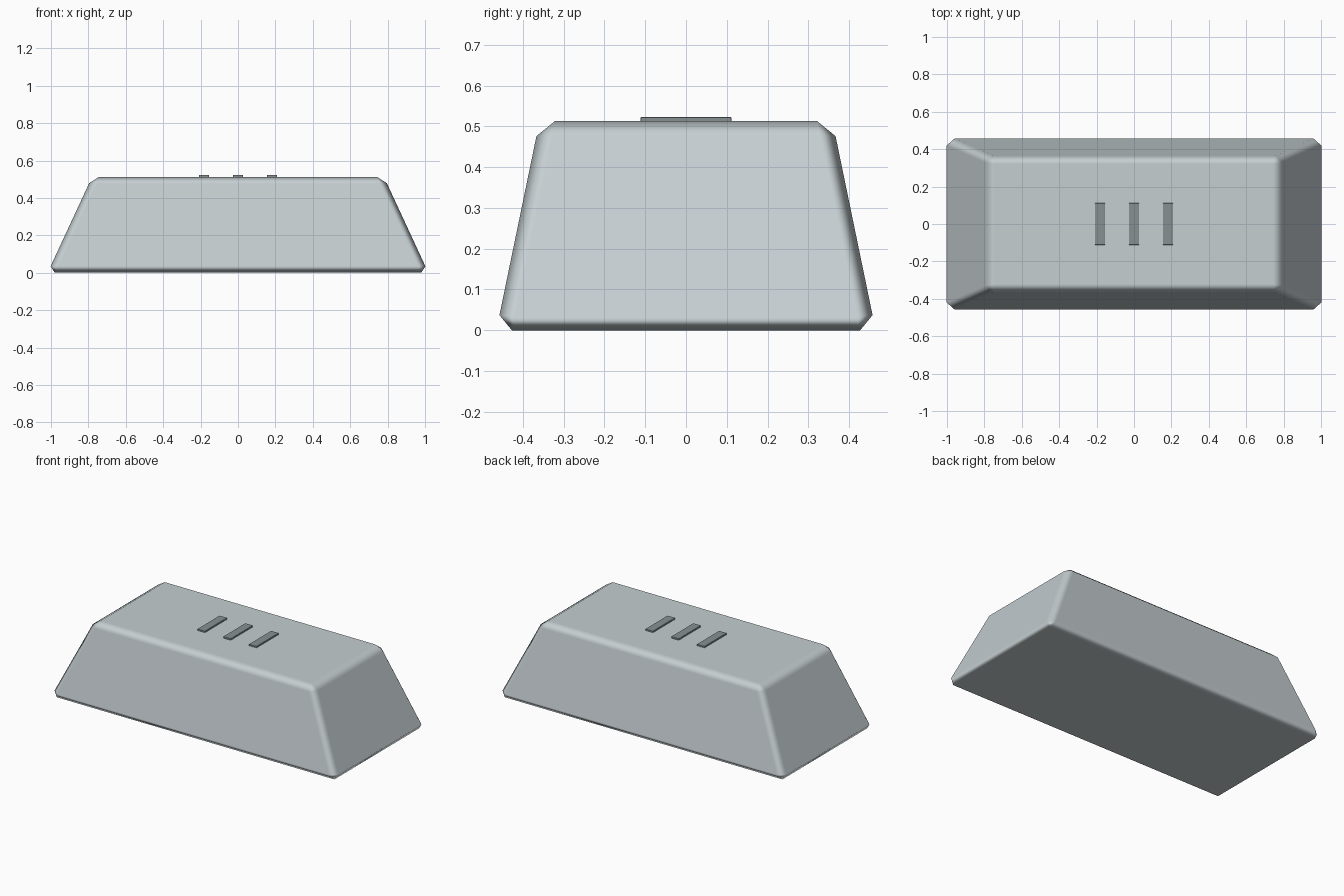
import bpy, bmesh

if "Cube" in bpy.data.objects:
    bpy.data.objects.remove(bpy.data.objects["Cube"])


def material(name, color):
    m = bpy.data.materials.new(name)
    m.diffuse_color = color
    m.use_nodes = True
    m.node_tree.nodes["Principled BSDF"].inputs["Base Color"].default_value = m.diffuse_color
    return m


def frustum(name, bottom, top, z0, z1, bevel, mat, x=0):
    """Tapered block given bottom and top half sizes, with chamfered edges."""
    bm = bmesh.new()
    bmesh.ops.create_cube(bm, size=2)
    for v in bm.verts:
        hx, hy = top if v.co.z > 0 else bottom
        v.co = (v.co.x * hx + x, v.co.y * hy, z1 if v.co.z > 0 else z0)
    mesh = bpy.data.meshes.new(name)
    bm.to_mesh(mesh)
    bm.free()
    for p in mesh.polygons:
        p.use_smooth = True
    obj = bpy.data.objects.new(name, mesh)
    bpy.context.collection.objects.link(obj)
    mesh.materials.append(mat)
    mod = obj.modifiers.new("Chamfer", 'BEVEL')
    mod.width = bevel
    mod.segments = 1
    mod.limit_method = 'NONE'
    mod.harden_normals = True
    return obj


metal = material("metal", (0.56, 0.62, 0.64, 1))
dark = material("dark_metal", (0.24, 0.28, 0.29, 1))

# Ingot body
frustum("ingot_body", (1.018, 0.465), (0.78, 0.359), 0, 0.513, 0.038, metal)

# Three stamped bars on top
for i in (-1, 0, 1):
    frustum(f"stamp_bar_{i + 2}", (0.027, 0.112), (0.027, 0.112),
            0.507, 0.523, 0.002, dark, x=i * 0.182)
